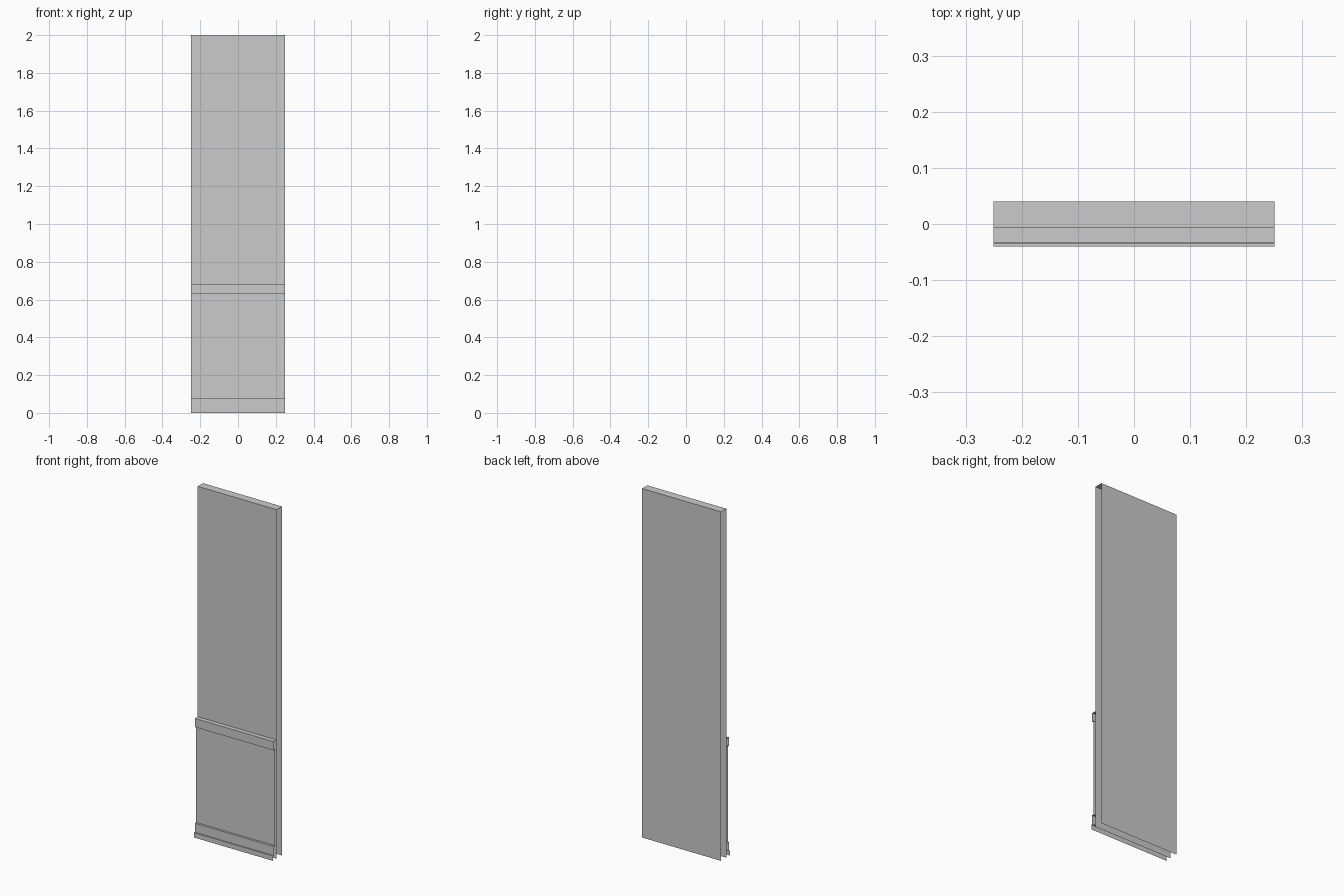
import bpy
import bmesh

if "Cube" in bpy.data.objects:
    bpy.data.objects.remove(bpy.data.objects["Cube"])

HALF = 0.25  # half of the wall section's length


def sheet(name, profile):
    """Sweep an open (y, z) profile along x, leaving both ends open."""
    bm = bmesh.new()
    rows = [[bm.verts.new((x, y, z)) for x in (-HALF, HALF)] for y, z in profile]
    for (a, b), (c, d) in zip(rows, rows[1:]):
        bm.faces.new((a, b, d, c))
    mesh = bpy.data.meshes.new(name)
    bm.to_mesh(mesh)
    bm.free()
    obj = bpy.data.objects.new(name, mesh)
    bpy.context.collection.objects.link(obj)
    return obj


WALL, PANEL, RAIL, BASE, SHOE, BACK = -0.0075, -0.022, -0.033, -0.0345, -0.0405, 0.0405

# Main wall: front, top and back, open at the bottom and ends
sheet("wall", [(WALL, 0), (WALL, 2), (BACK, 2), (BACK, 0)])

# Flat lower panel between the rail and the baseboard
sheet("wainscot_panel", [(PANEL, 0.08), (PANEL, 0.63)])

# Chair rail: underside, face and top ledge
sheet("chair_rail", [(PANEL, 0.63), (RAIL, 0.63), (RAIL, 0.68), (WALL, 0.68)])

# Baseboard with a small projecting shoe at the floor
sheet("baseboard", [(SHOE, 0), (SHOE, 0.028), (BASE, 0.028), (BASE, 0.08), (PANEL, 0.08)])
